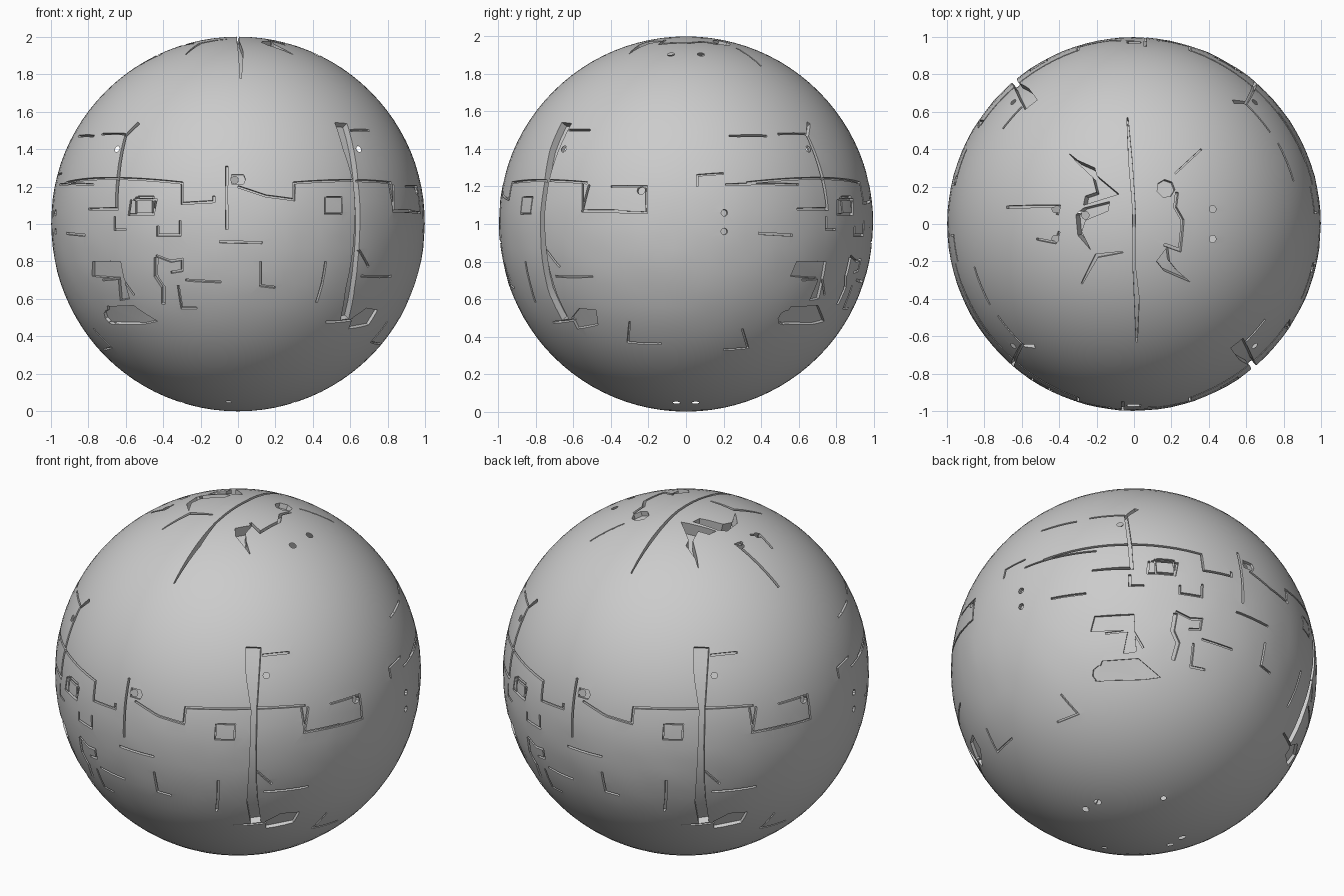
import bpy, bmesh, math
from mathutils import Vector, Matrix, noise

if "Cube" in bpy.data.objects:
    bpy.data.objects.remove(bpy.data.objects["Cube"])

CENTRE = Vector((0, 0, 1))
TURN = Matrix.Rotation(math.pi, 3, 'Z')


def on_sphere(view, u, v):
    """Project a point read off one view onto the unit sphere."""
    if view in 'FR':
        v -= 1
    d = math.sqrt(max(0.0, 1 - u * u - v * v))
    p = {'F': (u, -d, v), 'R': (d, u, v), 'T': (u, v, d), 'B': (u, v, -d)}[view]
    return Vector(p).normalized()


cut = bmesh.new()


def loft(rings):
    vs = [[cut.verts.new(p) for p in r] for r in rings]
    n = len(vs[0])
    for a, b in zip(vs, vs[1:]):
        for i in range(n):
            cut.faces.new((a[i], a[(i + 1) % n], b[(i + 1) % n], b[i]))
    caps = [cut.faces.new(vs[0][::-1]), cut.faces.new(vs[-1])]
    bmesh.ops.triangulate(cut, faces=caps)


def copies(pts, twin):
    return [pts, [TURN @ p for p in pts]] if twin else [pts]


def groove(view, pts, w=0.006, depth=0.02, twin=True):
    """Channel along a path; w is one half-width or one per point."""
    ws = w if isinstance(w, tuple) else (w,) * len(pts)
    base = [on_sphere(view, *p) for p in pts]
    path, widths = [base[0]], [ws[0]]
    for i in range(len(base) - 1):
        steps = max(1, int((base[i + 1] - base[i]).length / 0.06))
        for k in range(1, steps + 1):
            f = k / steps
            path.append(base[i].lerp(base[i + 1], f).normalized())
            widths.append(ws[i] + (ws[i + 1] - ws[i]) * f)
    for line in copies(path, twin):
        rings = []
        for i, p in enumerate(line):
            a = (p - line[max(i - 1, 0)]).normalized()
            b = (line[min(i + 1, len(line) - 1)] - p).normalized()
            t = (a + b).normalized()
            mitre = 1 / max(0.6, t.dot(b if b.length else a))
            s = p.cross(t).normalized() * widths[i] * mitre
            rings.append([(p + s) * (1 - depth), (p - s) * (1 - depth),
                          (p - s) * 1.05, (p + s) * 1.05])
        loft(rings)


def recess(view, pts, depth=0.02, twin=True):
    """Sunken patch with the given outline."""
    for ring in copies([on_sphere(view, *p) for p in pts], twin):
        loft([[p * (1 - depth) for p in ring], [p * 1.05 for p in ring]])


def disc(view, u, v, r, depth=0.025, twin=True, sides=10):
    """Round recess; a large depth makes an open hole."""
    c = on_sphere(view, u, v)
    a = c.orthogonal().normalized()
    b = c.cross(a)
    ring = [c + (a * math.cos(t) + b * math.sin(t)) * r
            for t in (2 * math.pi * i / sides for i in range(sides))]
    for rg in copies(ring, twin):
        loft([[p * (1 - depth) for p in rg], [p * 1.05 for p in rg]])


def square(view, u, v, h, w=0.005):
    """Outlined square plate."""
    groove(view, [(u - h, v + h), (u - h, v - h), (u + h, v - h), (u + h, v + h),
                  (u - h + 0.008, v + h)], w)


# broad upright channels on two opposite corners, thin cracks on the others
groove('F', [(.55, 1.54), (.59, 1.40), (.63, 1.22), (.64, 1.0), (.625, .8), (.60, .65), (.57, .49)],
       (.042, .036, .016, .017, .022, .03, .028), .04)
groove('F', [(-.53, 1.54), (-.60, 1.47), (-.64, 1.25), (-.65, 1.08), (-.8, 1.08)],
       (.012, .008, .010, .008, .005), .025)
groove('F', [(-.66, 1.04), (-.66, .97), (-.60, .97)])

# plate seams on the front and back
for path in (
    [(.6, 1.5), (.70, 1.5)], [(-.84, 1.47), (-.77, 1.47)],
    [(.82, 1.22), (.30, 1.22), (.30, 1.13), (.15, 1.15), (.0, 1.2)],
    [(-.06, 1.31), (-.06, .97)],
    [(-.92, 1.22), (-.30, 1.22), (-.30, 1.11), (-.13, 1.12), (-.13, 1.15)],
    [(-.31, 1.02), (-.31, .94), (-.43, .94), (-.43, .99)],
    [(-.1, .905), (.13, .9)],
    [(-.36, .74), (-.30, .75), (-.30, .81), (-.36, .80), (-.44, .83)],
    [(-.32, .67), (-.30, .55), (-.22, .55)],
    [(-.28, .70), (-.09, .69)],
    [(.12, .8), (.12, .67), (.2, .66)],
    [(.47, .80), (.45, .68), (.42, .58)],
    [(.66, .72), (.82, .72)], [(.65, .86), (.70, .77)],
    [(.83, 1.21), (.83, 1.07), (.93, 1.07)],
    [(.47, .475), (.68, .50)], [(-.92, .95), (-.82, .94)],
):
    groove('F', path)
groove('F', [(-.44, .82), (-.44, .72), (-.40, .66), (-.40, .57)], .011, .025)
square('F', -.50, 1.10, .045)
square('F', .51, 1.10, .045, .003)
recess('F', [(-.78, .80), (-.63, .80), (-.61, .70), (-.58, .60), (-.63, .59), (-.64, .71), (-.78, .72)])
recess('F', [(-.70, .56), (-.69, .47), (-.50, .465), (-.43, .48), (-.56, .565)], .018)
recess('F', [(-.035, 1.265), (.03, 1.265), (.04, 1.24), (.03, 1.215), (-.035, 1.215)], .015)

# plate seams on the two sides
for path in (
    [(-.55, 1.22), (-.55, 1.07), (-.21, 1.06), (-.21, 1.2), (-.40, 1.2)],
    [(.06, 1.20), (.06, 1.26), (.2, 1.27)],
    [(.21, 1.21), (.60, 1.21)], [(.23, 1.47), (.31, 1.47)],
    [(.49, 1.48), (.64, 1.48)], [(.62, 1.08), (.75, 1.08)],
    [(.62, .70), (.73, .71), (.74, .62)], [(.70, .8), (.71, .71)],
    [(-.30, .48), (-.31, .37), (-.13, .36)],
    [(.30, .44), (.33, .34), (.20, .33)],
):
    groove('R', path, .005, .015)
square('R', .85, 1.09, .04)
recess('R', [(-.61, .50), (-.57, .55), (-.48, .54), (-.47, .46), (-.58, .44)], .018)
disc('R', .53, .50, .045, .02, sides=8)
disc('R', -.24, 1.18, .022)
for z in (1.06, .96):
    disc('R', .205, z, .018)

# small open holes at the corners, the front, the crown and the base
for x in (-.645, .645):
    disc('F', x, 1.40, .018, .6)
disc('F', -.018, 1.238, .021, .6)
for y in (-.08, .08):
    disc('T', .42, y, .02, .6)
for y in (-.05, .05):
    disc('B', .30, y, .02, .6)
disc('B', -.05, -.31, .015, .6)

# cracks on the crown
groove('T', [(-.035, .57), (-.02, .35), (0, .08), (0, -.22), (.015, -.40), (.015, -.63)],
       (.003, .009, .007, .006, .013, .003), .035, False)
disc('T', .17, .19, .05, .03, False, 7)
groove('T', [(.23, .17), (.22, .09), (.26, .02), (.245, -.14), (.16, -.11)], .008, .03, False)
groove('T', [(-.28, -.32), (-.20, -.17), (-.06, -.15)], (.004, .01, .004), .025, False)
groove('T', [(-.68, .09), (-.40, .095), (-.41, .05)], .007, .02, False)
groove('T', [(-.52, -.08), (-.42, -.10), (-.40, -.04)], .006, .02, False)
groove('T', [(.22, .27), (.36, .40)], .004, .012, False)
recess('T', [(-.35, .38), (-.30, .34), (-.21, .30), (-.20, .26), (-.08, .16), (-.27, .10),
             (-.26, .15), (-.20, .17), (-.22, .25), (-.30, .325)], .07, False)
recess('T', [(-.31, .05), (-.27, .085), (-.13, .12), (-.14, .07), (-.26, .02), (-.28, -.04),
             (-.23, -.14), (-.30, -.06)], .07, False)
recess('T', [(.12, -.20), (.18, -.12), (.19, -.20), (.23, -.25), (.30, -.31), (.16, -.25)], .06, False)
disc('T', -.28, .05, .022, .6, False)

bmesh.ops.recalc_face_normals(cut, faces=cut.faces)


def make(name, bm):
    me = bpy.data.meshes.new(name)
    bm.to_mesh(me)
    bm.free()
    ob = bpy.data.objects.new(name, me)
    bpy.context.collection.objects.link(ob)
    return ob


# ball with a slightly worn belt
ball = bmesh.new()
bmesh.ops.create_uvsphere(ball, u_segments=96, v_segments=48, radius=1)
for v in ball.verts:
    belt = max(0.0, 1 - abs(v.co.z + 0.15) / 0.5)
    v.co *= 1 - 0.008 * belt * (0.5 + 0.5 * noise.noise(v.co * 9))
shell = make('ball_shell', ball)
cutter = make('crack_cutter', cut)
cutter.hide_render = True

# carve the grooves
mod = shell.modifiers.new('carve', 'BOOLEAN')
mod.operation = 'DIFFERENCE'
mod.object = cutter
mod.solver = 'EXACT'
mod.use_self = True
bpy.context.view_layer.objects.active = shell
shell.select_set(True)
bpy.ops.object.modifier_apply(modifier=mod.name)
bpy.data.objects.remove(cutter)

# open the deep holes into the hollow interior
bm = bmesh.new()
bm.from_mesh(shell.data)
deep = [f for f in bm.faces if f.calc_center_median().length < 0.88]
bmesh.ops.delete(bm, geom=deep, context='FACES')
bmesh.ops.translate(bm, verts=bm.verts, vec=CENTRE)
bm.to_mesh(shell.data)
bm.free()
bpy.ops.object.shade_smooth_by_angle(angle=math.radians(25))
